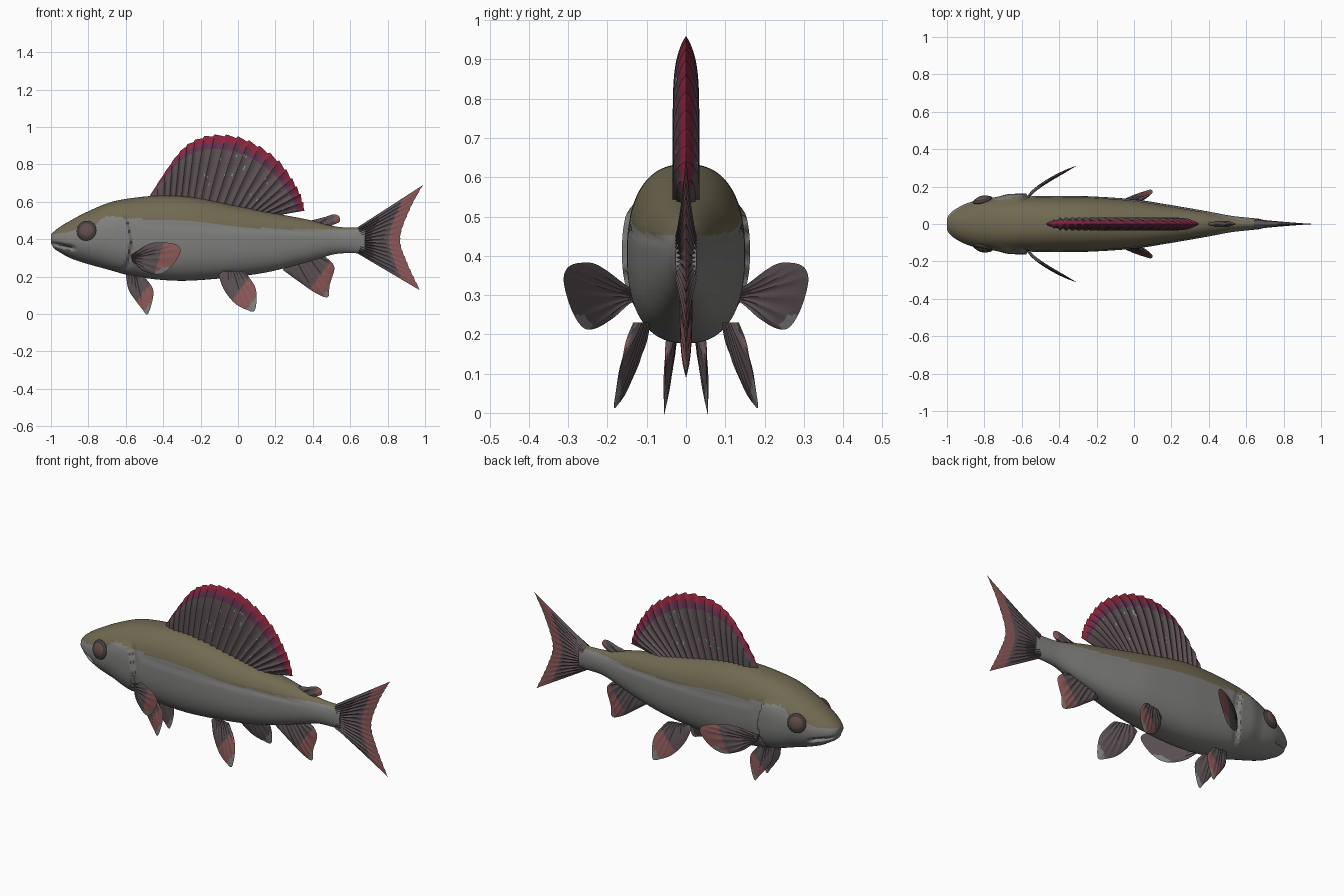
import bpy, bmesh, math, random

if "Cube" in bpy.data.objects:
    bpy.data.objects.remove(bpy.data.objects["Cube"])

random.seed(4)

# ---------- colours ----------
COLOURS = {
    "silver_grey": (0.215, 0.215, 0.208), "olive": (0.165, 0.145, 0.085),
    "fin_brown": (0.107, 0.082, 0.088), "fin_red": (0.26, 0.098, 0.098),
    "crimson": (0.26, 0.018, 0.045), "purple": (0.127, 0.035, 0.08),
    "teal": (0.156, 0.35, 0.305), "iris_brown": (0.12, 0.075, 0.07),
    "socket_dark": (0.055, 0.046, 0.043),
}
MATS = {}
for key, rgb in COLOURS.items():
    MATS[key] = bpy.data.materials.new(key)
    MATS[key].diffuse_color = (*rgb, 1)


def interp(rows, x):
    """Smooth interpolation of rows (x, a, b, ...) at x."""
    n = len(rows)
    i = 0
    while i < n - 2 and x > rows[i + 1][0]:
        i += 1

    def slope(k, c):
        a, b = rows[max(k - 1, 0)], rows[min(k + 1, n - 1)]
        return (b[c] - a[c]) / (b[0] - a[0])
    p, q = rows[i], rows[i + 1]
    h = q[0] - p[0]
    t = min(max((x - p[0]) / h, 0), 1)
    return [(2*t**3 - 3*t*t + 1) * p[c] + (t**3 - 2*t*t + t) * h * slope(i, c)
            + (3*t*t - 2*t**3) * q[c] + (t**3 - t*t) * h * slope(i + 1, c)
            for c in range(1, len(p))]


def along(points, u):
    """Point on a smooth curve through points, u from 0 to 1."""
    n = len(points) - 1
    return interp([(i / n, *p) for i, p in enumerate(points)], u)


def finish(bm, name, mats, angle=40):
    bmesh.ops.recalc_face_normals(bm, faces=bm.faces)
    me = bpy.data.meshes.new(name)
    bm.to_mesh(me)
    bm.free()
    for m in mats:
        me.materials.append(MATS[m])
    ob = bpy.data.objects.new(name, me)
    bpy.context.collection.objects.link(ob)
    bpy.ops.object.select_all(action='DESELECT')
    ob.select_set(True)
    bpy.context.view_layer.objects.active = ob
    bpy.ops.object.shade_smooth_by_angle(angle=math.radians(angle))
    return ob


# ---------- body: lofted rings (x, top, bottom, half width) ----------
BODY = [(-1, .425, .378, .03), (-.985, .44, .352, .055), (-.95, .467, .328, .082),
        (-.9, .497, .30, .108), (-.82, .54, .272, .132), (-.69, .595, .236, .146),
        (-.58, .618, .206, .150), (-.42, .633, .183, .150), (-.26, .627, .178, .149),
        (0, .577, .20, .132), (.17, .543, .226, .106), (.38, .503, .28, .070),
        (.52, .468, .32, .044), (.62, .462, .325, .033), (.68, .465, .32, .027)]
# lower limit of the olive back
BACK = [(-1, .425), (-.9, .44), (-.86, .452), (-.78, .455), (-.74, .50), (-.70, .522),
        (-.6, .512), (-.2, .49), (.17, .457), (.5, .452), (.7, .452)]


def smooth(a, b, x):
    t = min(max((x - a) / (b - a), 0), 1)
    return t * t * (3 - 2 * t)


def body():
    bm = bmesh.new()
    rings, RN, SN = [], 150, 96
    for i in range(RN + 1):
        x = -1 + 1.68 * (i / RN) ** 1.3
        top, bot, w = interp(BODY, x)
        zc, h = (top + bot) / 2, (top - bot) / 2
        e = 2 / (2 + .4 * smooth(-1, -.6, x) * (1 - smooth(.2, .6, x)))
        ring = []
        for j in range(SN):
            a = 2 * math.pi * (j + .5) / SN
            c, s = math.cos(a), math.sin(a)
            y = w * abs(c) ** e
            z = zc + h * math.copysign(abs(s) ** e, s)
            # gill cover step
            edge = -.575 - 1.8 * (z - .39) ** 2
            if x < edge:
                y += .013 * smooth(-.76, -.66, x) * smooth(.20, .26, z) * (1 - smooth(.50, .55, z))
            elif x < edge + .03:
                y -= .006 * smooth(.20, .26, z) * (1 - smooth(.50, .55, z))
            # mouth groove
            zm = .378 - .22 * (x + 1)
            y *= 1 - .3 * math.exp(-((z - zm) / .010) ** 2) * (1 - smooth(-.90, -.86, x))
            # groove along the flank
            zl = .485 - .05 * (x + .55)
            y -= .004 * math.exp(-((z - zl) / .009) ** 2) * smooth(-.56, -.5, x) * (1 - smooth(.3, .5, x))
            ring.append(bm.verts.new((x, math.copysign(max(y, 0), c), z)))
        rings.append(ring)
    for r, q in zip(rings, rings[1:]):
        for j in range(SN):
            k = (j + 1) % SN
            f = bm.faces.new((r[j], r[k], q[k], q[j]))
            m = f.calc_center_median()
            f.material_index = int(m.z > interp(BACK, m.x)[0])
    bm.faces.new(rings[0])
    bm.faces.new(rings[-1])
    finish(bm, "body", ["silver_grey", "olive"], 50)


body()


# ---------- fins: ridged two-sided sheets from a base curve to an edge curve ----------
FIN = ["fin_brown", "fin_red", "silver_grey", "crimson", "purple", "teal"]


def fin(name, base, edge, thick, rule, mid=lambda x, z: 0, s=1, rays=10,
        nu=60, nv=16, ragged=0.0, power=4, ridge=.35):
    bm = bmesh.new()
    for side in (1, -1):
        grid = []
        for i in range(nu + 1):
            u = i / nu
            b, e = along(base, u), along(edge, u)
            saw = (u * rays) % 1
            reach = 1 - ragged * saw * (0 < i < nu)
            rim = min(1, (min(u, 1 - u) / .1)) ** .5
            rib = 1 - ridge * abs(math.sin(math.pi * rays * u))
            col = []
            for j in range(nv + 1):
                v = j / nv
                x = b[0] + (e[0] - b[0]) * v * reach
                z = b[1] + (e[1] - b[1]) * v * reach
                y = s * mid(x, z) + side * thick * rim * rib * (1 - v ** power)
                col.append(bm.verts.new((x, y, z)))
            grid.append(col)
        for i in range(nu):
            for j in range(nv):
                f = bm.faces.new((grid[i][j], grid[i + 1][j], grid[i + 1][j + 1], grid[i][j + 1]))
                c = f.calc_center_median()
                f.material_index = rule(c.x, c.z, (j + .5) / nv, side == s)
    bmesh.ops.remove_doubles(bm, verts=bm.verts, dist=.0003)
    finish(bm, name, FIN, 50)


def banded(bx, bz, red, tip, both=False):
    """Red band and pale tip by distance down and back from the root."""
    def rule(x, z, v, outer):
        d = (x - bx) * .8 - (z - bz) * .6
        if d > tip:
            return 2
        return 1 if d > red and (outer or both) else 0
    return rule


# tall back fin with a bright rim and flecks
def sail_rule(x, z, v, outer):
    if v > .90:
        return 3
    if v > .80:
        return 4
    if .25 < v < .8 and x > -.25 and random.random() < .014:
        return 5
    return 0


fin("dorsal_fin", [(-.46, .60), (-.25, .60), (0, .55), (.17, .52)],
    [(-.47, .635), (-.39, .76), (-.31, .87), (-.23, .932), (-.125, .96), (0, .95),
     (.115, .90), (.22, .82), (.29, .725), (.335, .64), (.36, .553)],
    .034, sail_rule, rays=20, nu=160, nv=30, ragged=.035, power=7, ridge=.3)

# forked tail
fin("tail_fin", [(.64, .464), (.665, .395), (.64, .323)],
    [(.99, .69), (.92, .56), (.868, .405), (.905, .275), (.975, .125)],
    .028, lambda x, z, v, o: int(v > .70), rays=16, nu=96, nv=20, ragged=.02, power=.8, ridge=.4)

# small fin ahead of the tail
fin("adipose_fin", [(.39, .49), (.50, .465)],
    [(.39, .50), (.46, .517), (.51, .532), (.54, .522), (.542, .492), (.50, .475)],
    .014, lambda x, z, v, o: int(x > .515), rays=3, nu=30, nv=8)

# fin under the tail
fin("anal_fin", [(.25, .25), (.46, .31)],
    [(.24, .235), (.33, .17), (.41, .115), (.48, .09), (.49, .155), (.515, .25), (.47, .305)],
    .016, banded(.36, .27, .10, .182, True), rays=9)


# paired fins
def pectoral_rule(x, z, v, outer):
    if z < .25 and x > -.44 and v > .85:
        return 2
    return int(outer and x > -.42 + .3 * (z - .3))


def pectoral_mid(x, z):
    return .135 + .175 * max((x + .57) / .26, 0) ** .7


for s, tag in ((1, "left"), (-1, "right")):
    fin("pectoral_fin_" + tag, [(-.572, .315), (-.565, .28)],
        [(-.565, .32), (-.475, .375), (-.39, .382), (-.325, .368), (-.308, .33),
         (-.355, .255), (-.42, .213), (-.50, .228), (-.56, .275)],
        .011, pectoral_rule, pectoral_mid, s, rays=9, nu=72, nv=24)
    fin("pelvic_fin_" + tag, [(-.08, .23), (.03, .23)],
        [(-.105, .21), (-.075, .13), (-.02, .06), (.04, .025), (.09, .02),
         (.096, .13), (.05, .21)],
        .012, banded(-.03, .2, .075, .168),
        lambda x, z: .10 + (x + .1) * .25 + (.2 - z) * .2, s, rays=8)
    fin("throat_fin_" + tag, [(-.59, .23), (-.52, .22)],
        [(-.60, .21), (-.585, .13), (-.55, .075), (-.515, .03), (-.482, .0),
         (-.452, .12), (-.50, .20)],
        .011, banded(-.55, .2, .086, .146),
        lambda x, z: .03 + (x + .6) * .1 + (.2 - z) * .07, s, rays=7)

    # eye: dark socket rim with a domed iris
    for part, mat, r, depth, y in (("eye_socket", "socket_dark", .054, .016, .128),
                                   ("eye", "iris_brown", .043, .020, .130)):
        bm = bmesh.new()
        bmesh.ops.create_uvsphere(bm, u_segments=32, v_segments=16, radius=1)
        ob = finish(bm, part + "_" + tag, [mat])
        ob.scale = (r, depth, r)
        ob.location = (-.81, s * y, .445)
        ob.rotation_euler = (s * .2, 0, s * .25)

for m in bpy.data.materials:
    if m.users and not m.is_grease_pencil:
        m.use_nodes = True
        m.node_tree.nodes["Principled BSDF"].inputs["Base Color"].default_value = m.diffuse_color
